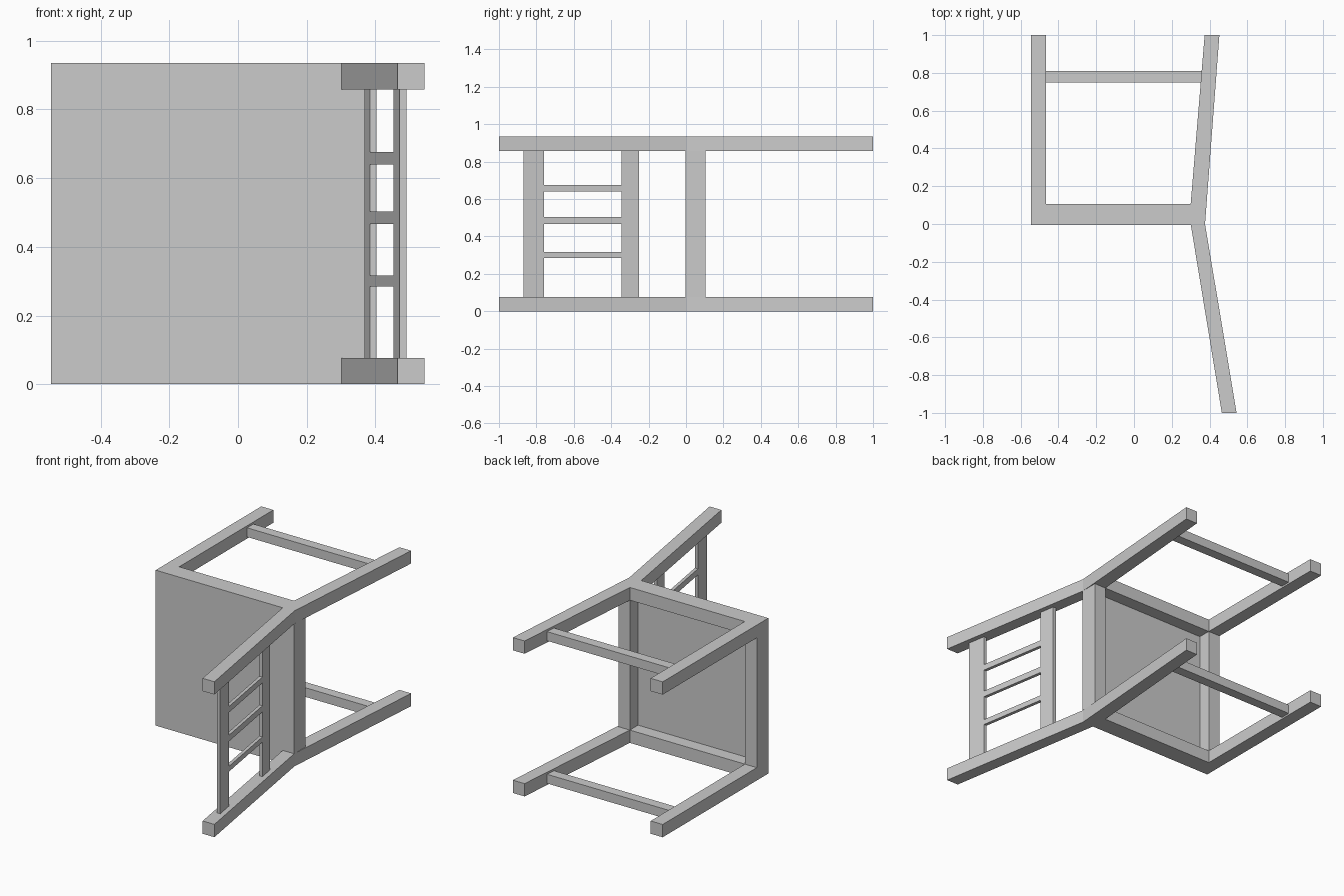
import bpy, bmesh

if "Cube" in bpy.data.objects:
    bpy.data.objects.remove(bpy.data.objects["Cube"])

H = 0.935      # overall width of the chair, which lies on its side
T = 0.077      # timber thickness


def prism(name, pts, z0, z1):
    """Extrude an XY outline from z0 to z1."""
    bm = bmesh.new()
    face = bm.faces.new([bm.verts.new((x, y, z0)) for x, y in pts])
    ext = bmesh.ops.extrude_face_region(bm, geom=[face])
    for v in ext["geom"]:
        if isinstance(v, bmesh.types.BMVert):
            v.co.z = z1
    bmesh.ops.recalc_face_normals(bm, faces=bm.faces[:])
    me = bpy.data.meshes.new(name)
    bm.to_mesh(me)
    bm.free()
    ob = bpy.data.objects.new(name, me)
    bpy.context.collection.objects.link(ob)
    return ob


def rect(x0, x1, y0, y1):
    return [(x0, y0), (x1, y0), (x1, y1), (x0, y1)]


def slanted(y0, y1, off=0.327, thick=0.02):
    """Outline of a thin piece following the lean of the backrest."""
    a, b = off - 0.165 * y0, off - 0.165 * y1
    return [(a, y0), (a + thick, y0), (b + thick, y1), (b, y1)]


# Side frames: back leg with backrest post, front leg, side rail, stretcher
back_post = [(0.465, -1), (0.543, -1), (0.376, 0), (0.452, 1),
             (0.374, 1), (0.30, 0.105), (0.30, 0)]
for side, z in (("lower", 0), ("upper", H - T)):
    prism(f"back_leg_post_{side}", back_post, z, z + T)
    prism(f"front_leg_{side}", rect(-0.545, -0.465, 0, 1), z, z + T)
    prism(f"side_rail_{side}", rect(-0.465, 0.30, 0, 0.105), z, z + T)
    prism(f"stretcher_{side}", rect(-0.47, 0.365, 0.75, 0.81), z + 0.01, z + 0.065)

# Seat panel and cross aprons
prism("seat_panel", rect(-0.545, 0.375, -0.004, 0.027), 0, H)
prism("front_apron", rect(-0.545, -0.465, 0, 0.105), T, H - T)
prism("back_apron", rect(0.30, 0.377, -0.004, 0.105), T, H - T)

# Backrest cross bars
prism("top_back_bar", slanted(-0.87, -0.76), T - 0.002, H - T + 0.002)
prism("lower_back_bar", slanted(-0.345, -0.25), T - 0.002, H - T + 0.002)

# Backrest slats
for i, (z0, z1) in enumerate(((0.284, 0.316), (0.466, 0.503), (0.64, 0.676))):
    prism(f"back_slat_{i + 1}", slanted(-0.76, -0.345), z0, z1)
